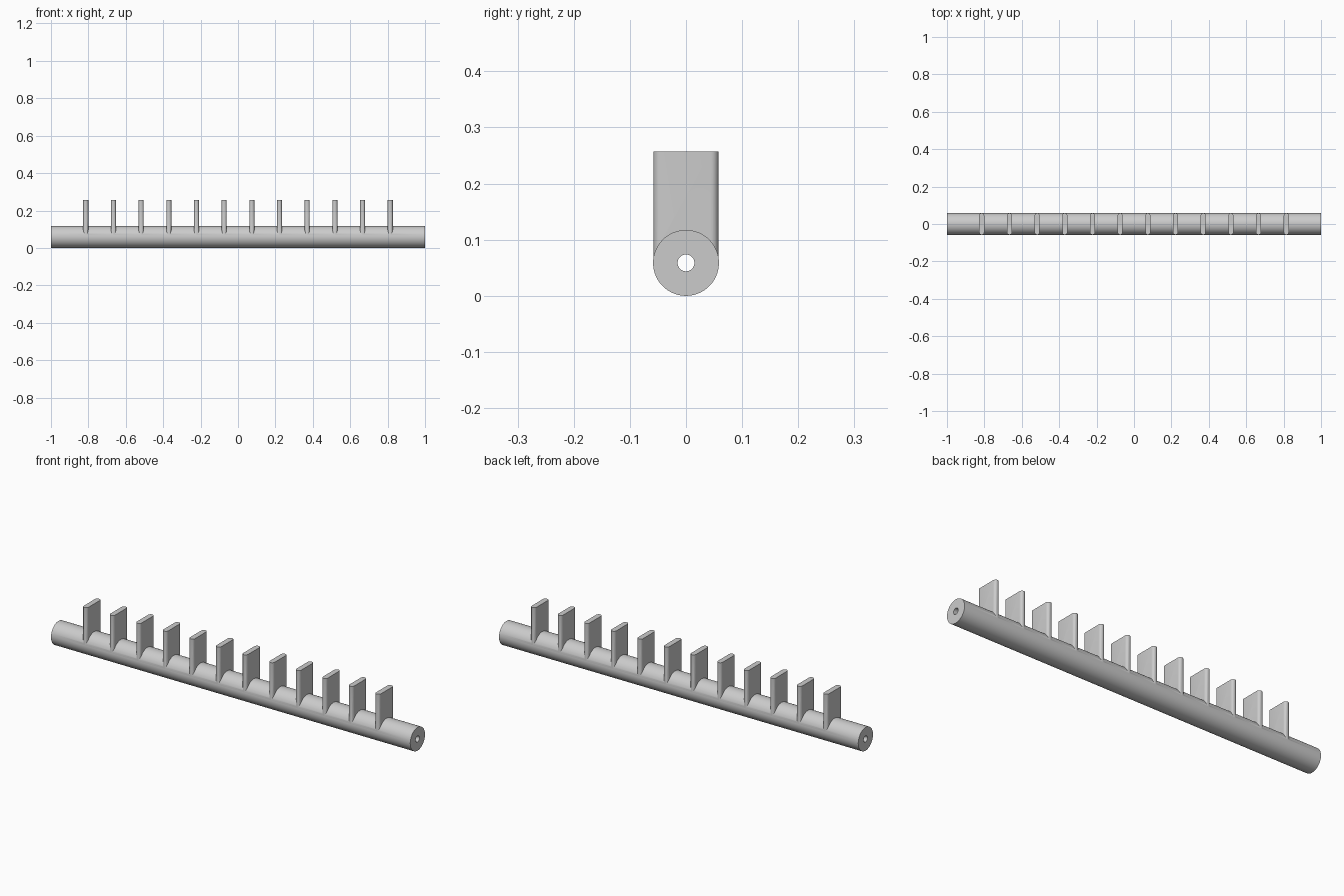
import bpy
import bmesh
import math

if "Cube" in bpy.data.objects:
    bpy.data.objects.remove(bpy.data.objects["Cube"])

RADIUS = 0.0587
BORE = 0.015
TOP = 0.257
FINS = 12
PITCH = 0.148
HALF_THICK = 0.0135
HALF_WIDTH = 0.058

grey = bpy.data.materials.new("light_grey")
grey.use_nodes = True
colour = (0.6, 0.6, 0.6, 1)
grey.diffuse_color = colour
grey.node_tree.nodes["Principled BSDF"].inputs["Base Color"].default_value = colour


def make_object(name, bm):
    mesh = bpy.data.meshes.new(name)
    bmesh.ops.recalc_face_normals(bm, faces=bm.faces)
    bm.to_mesh(mesh)
    bm.free()
    mesh.materials.append(grey)
    obj = bpy.data.objects.new(name, mesh)
    bpy.context.collection.objects.link(obj)
    return obj


def add_prism(bm, outline, direction):
    """Extrude a closed outline into a solid."""
    face = bm.faces.new([bm.verts.new(p) for p in outline])
    result = bmesh.ops.extrude_face_region(bm, geom=[face], use_keep_orig=True)
    moved = [v for v in result["geom"] if isinstance(v, bmesh.types.BMVert)]
    bmesh.ops.translate(bm, verts=moved, vec=direction)


def rod(name, radius, length, sides):
    bm = bmesh.new()
    angles = [math.tau * i / sides for i in range(sides)]
    ring = [(-length / 2, radius * math.cos(a), RADIUS + radius * math.sin(a)) for a in angles]
    add_prism(bm, ring, (length, 0, 0))
    return make_object(name, bm)


def fin_outline(x, steps=12):
    """Flat plate cross-section with fully rounded ends."""
    points = []
    for side in (1, -1):
        for i in range(steps + 1):
            a = math.pi * i / steps
            points.append((x + side * HALF_THICK * math.cos(a),
                           side * (HALF_WIDTH - HALF_THICK + HALF_THICK * math.sin(a)),
                           RADIUS))
    return points


# Round bar
bar = rod("finned_bar", RADIUS, 2, 96)

# Row of upright fins
bm = bmesh.new()
for i in range(FINS):
    add_prism(bm, fin_outline((i - (FINS - 1) / 2) * PITCH), (0, 0, TOP - RADIUS))
fins = make_object("fins", bm)

# Bore through the whole length
bore = rod("bore_cutter", BORE, 2.2, 48)

# Fuse the fins to the bar, then drill it
bpy.ops.object.select_all(action="DESELECT")
bpy.context.view_layer.objects.active = bar
bar.select_set(True)
for tool, operation in ((fins, "UNION"), (bore, "DIFFERENCE")):
    mod = bar.modifiers.new(tool.name, "BOOLEAN")
    mod.operation = operation
    mod.solver = "EXACT"
    mod.object = tool
    bpy.ops.object.modifier_apply(modifier=mod.name)
    bpy.data.objects.remove(tool)

bpy.ops.object.shade_smooth_by_angle(angle=math.radians(30))
